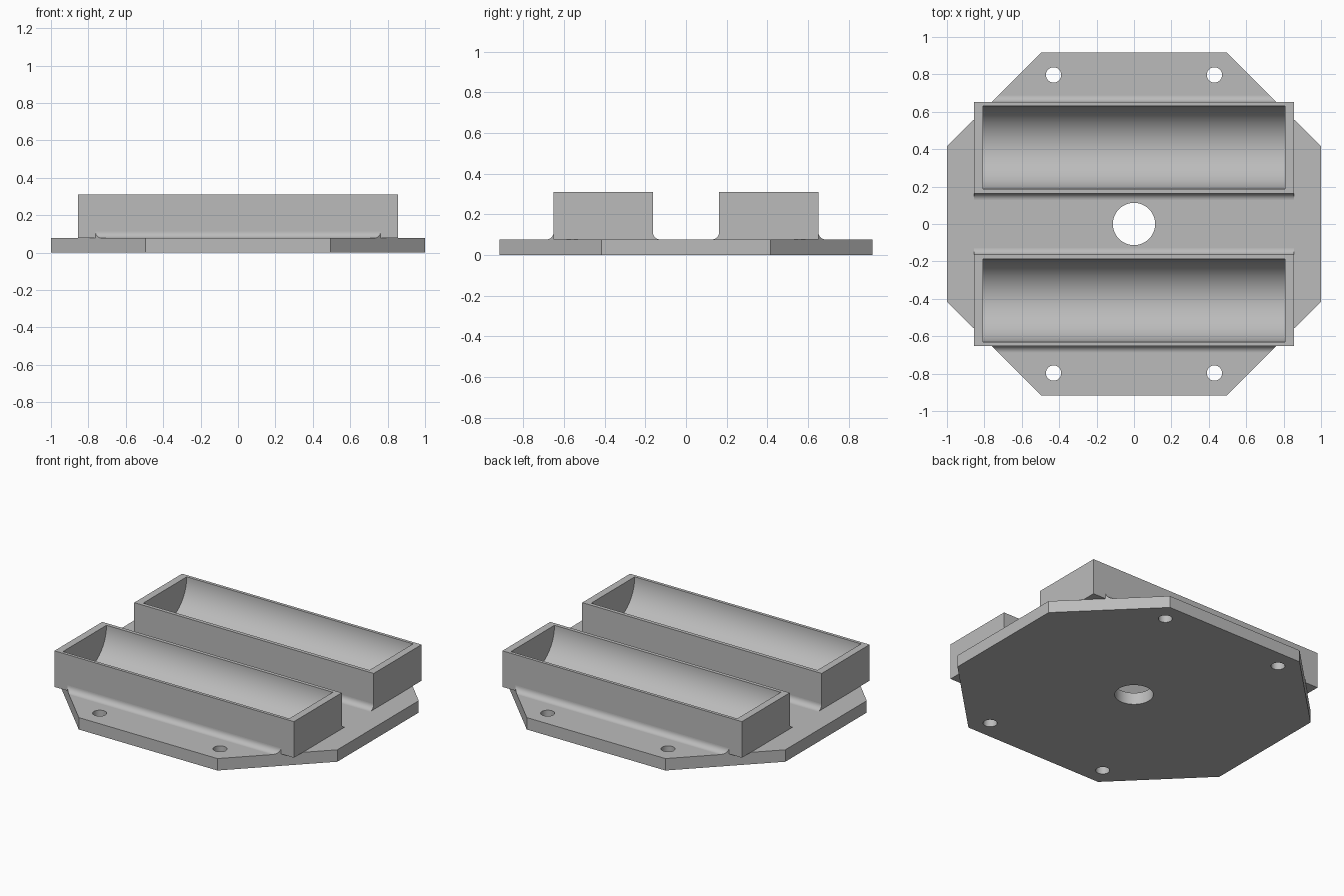
import bpy, bmesh, math
from mathutils import Matrix

if "Cube" in bpy.data.objects:
    bpy.data.objects.remove(bpy.data.objects["Cube"])

grey = bpy.data.materials.new("plain grey")
grey.use_nodes = True
grey.diffuse_color = (0.5, 0.5, 0.5, 1)
grey.node_tree.nodes["Principled BSDF"].inputs["Base Color"].default_value = (0.5, 0.5, 0.5, 1)

PLATE_TOP, BOX_TOP = 0.077, 0.31
BOX_IN, BOX_OUT, BOX_HALF = 0.163, 0.651, 0.855
HALF_X, HALF_Y, FLAT_X, FLAT_Y = 1.0, 0.917, 0.495, 0.415


def finish(name, bm):
    bmesh.ops.recalc_face_normals(bm, faces=bm.faces)
    mesh = bpy.data.meshes.new(name)
    bm.to_mesh(mesh)
    bm.free()
    mesh.materials.append(grey)
    obj = bpy.data.objects.new(name, mesh)
    bpy.context.collection.objects.link(obj)
    return obj


def loft(name, start, end):
    """Solid between two matching outlines."""
    bm = bmesh.new()
    a = [bm.verts.new(p) for p in start]
    b = [bm.verts.new(p) for p in end]
    bm.faces.new(a)
    bm.faces.new(b)
    for i in range(len(a)):
        j = (i + 1) % len(a)
        bm.faces.new((a[i], a[j], b[j], b[i]))
    return finish(name, bm)


def cylinder(name, radius, length, matrix, sides):
    bm = bmesh.new()
    bmesh.ops.create_cone(bm, cap_ends=True, segments=sides, radius1=radius,
                          radius2=radius, depth=length, matrix=matrix)
    return finish(name, bm)


def activate(obj):
    bpy.ops.object.select_all(action='DESELECT')
    obj.select_set(True)
    bpy.context.view_layer.objects.active = obj


def cut(obj, cutter):
    cutter.hide_render = True
    activate(obj)
    mod = obj.modifiers.new("cut", 'BOOLEAN')
    mod.operation, mod.solver, mod.object = 'DIFFERENCE', 'EXACT', cutter
    bpy.ops.object.modifier_apply(modifier=mod.name)
    bpy.data.objects.remove(cutter)


def smooth(obj):
    activate(obj)
    bpy.ops.object.shade_smooth_by_angle(angle=math.radians(30))


# Eight-sided base plate with a centre bore and four screw holes
quarter = [(HALF_X, FLAT_Y), (FLAT_X, HALF_Y)]
outline = (quarter + [(-x, y) for x, y in reversed(quarter)]
           + [(-x, -y) for x, y in quarter] + [(x, -y) for x, y in reversed(quarter)])
plate = loft("base_plate", [(x, y, 0) for x, y in outline],
             [(x, y, PLATE_TOP) for x, y in outline])
holes = [(0, 0, 0.113)] + [(sx * 0.43, sy * 0.797, 0.041) for sx in (-1, 1) for sy in (-1, 1)]
for x, y, r in holes:
    cut(plate, cylinder("hole_cutter", r, 1, Matrix.Translation((x, y, 0)), 48))
smooth(plate)


def plate_edge(y):
    """Half length of a fillet at y, trimmed by the plate's slanted corner."""
    slant = (HALF_X - FLAT_X) / (HALF_Y - FLAT_Y)
    return min(BOX_HALF, HALF_X - (abs(y) - FLAT_Y) * slant)


def fillet(name, y0, direction, radius=0.036, steps=10):
    section = [(y0, PLATE_TOP)]
    for i in range(steps + 1):
        a = math.pi / 2 * i / steps
        section.append((y0 + direction * radius * (1 - math.sin(a)),
                        PLATE_TOP + radius * (1 - math.cos(a))))
    smooth(loft(name, [(-plate_edge(y), y, z) for y, z in section],
                [(plate_edge(y), y, z) for y, z in section]))


# Two trough boxes, each with a half-round hollow and a fillet on both long sides
for side, sign in (("front", -1), ("back", 1)):
    y0, y1 = sign * BOX_IN, sign * BOX_OUT
    corners = [(-BOX_HALF, y0), (BOX_HALF, y0), (BOX_HALF, y1), (-BOX_HALF, y1)]
    box = loft(side + "_trough", [(x, y, PLATE_TOP) for x, y in corners],
               [(x, y, BOX_TOP) for x, y in corners])
    place = Matrix.Translation((0, sign * 0.409, BOX_TOP)) @ Matrix.Rotation(math.pi / 2, 4, 'Y')
    cut(box, cylinder("trough_cutter", 0.222, 1.616, place, 96))
    smooth(box)
    fillet(side + "_inner_fillet", y0, -sign)
    fillet(side + "_outer_fillet", y1, sign)
